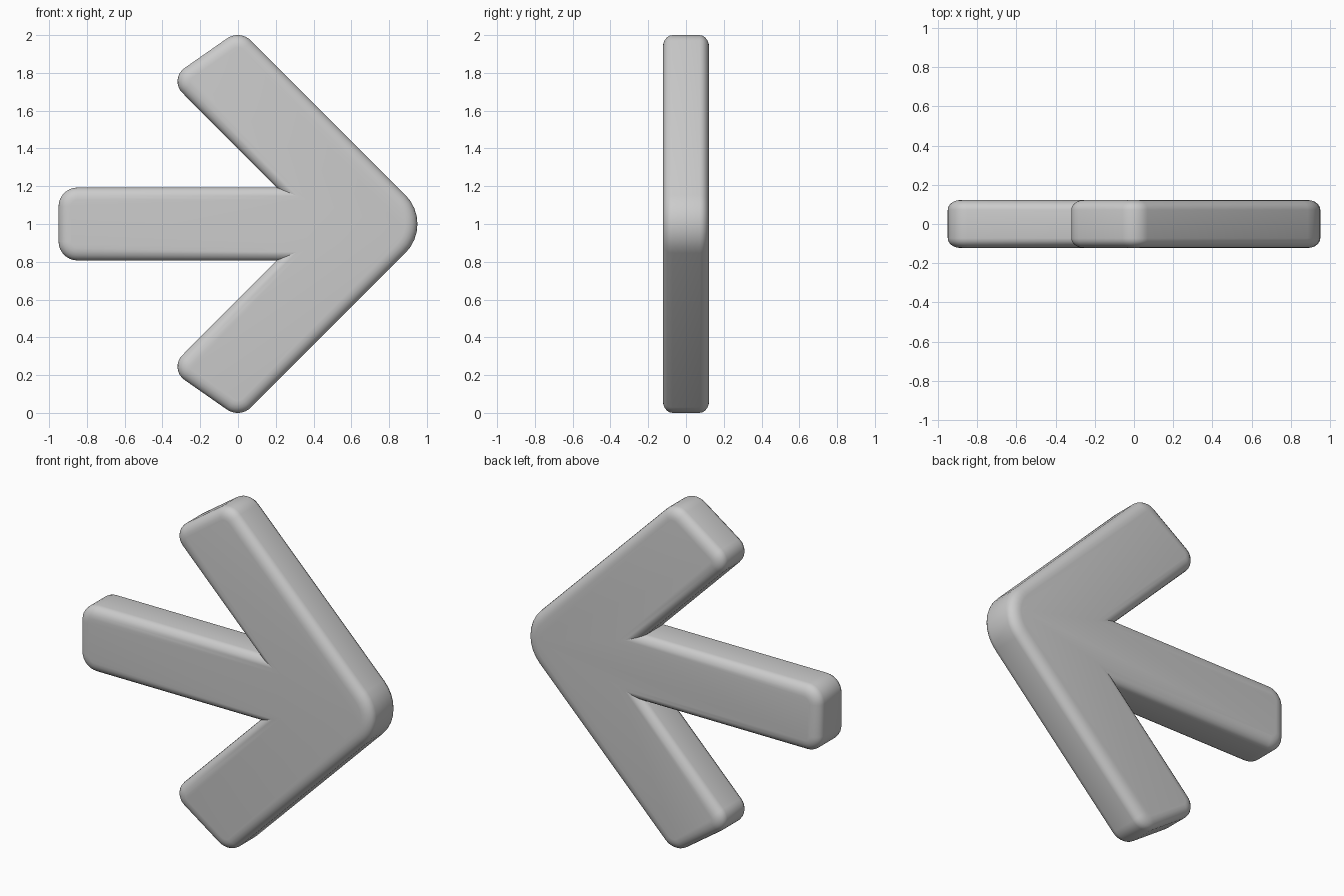
import bpy, bmesh, math
from mathutils import Vector

if "Cube" in bpy.data.objects:
    bpy.data.objects.remove(bpy.data.objects["Cube"])

HALF = 0.1225      # half thickness
RIM_IN, RIM_Y = 0.065, 0.05   # rounded rim: inset and depth
SEG = 8            # steps per rounded corner

# Sharp corners (x, z above centre line, rounding radius), tip to tail; lower half is mirrored
tip = (1.04, 0.0, 0.217)
upper = [(0.01, 1.03, 0.1), (-0.367, 0.767, 0.085), (0.205, 0.193, 0.0), (-0.95, 0.193, 0.1)]
corners = [tip] + upper + [(x, -z, r) for x, z, r in reversed(upper)]


def outline(d):
    """Corner-rounded outline, moved inward by d."""
    pts = [Vector((x, z)) for x, z, r in corners]
    n = len(pts)
    out = []
    for i in range(n):
        p, r = pts[i], corners[i][2]
        a = (p - pts[i - 1]).normalized()
        b = (pts[(i + 1) % n] - p).normalized()
        na, nb = Vector((-a.y, a.x)), Vector((-b.y, b.x))   # inward normals
        miter = (na + nb) / (1 + na.dot(nb))
        if r == 0:
            out.append(p + miter * d)
            continue
        centre = p + miter * r
        start = math.atan2(-na.y, -na.x)
        turn = math.acos(max(-1, min(1, a.dot(b))))
        for k in range(SEG + 1):
            t = start + turn * k / SEG
            out.append(centre + Vector((math.cos(t), math.sin(t))) * (r - d))
    return out


# Cross-section of the rim, front to back
half_rim = []
for k in range(6):
    t = math.pi / 2 * k / 5
    half_rim.append((RIM_IN * (1 - math.sin(t)), -HALF + RIM_Y * (1 - math.cos(t))))
rim = half_rim + [(d, -y) for d, y in reversed(half_rim)]

# Loft the outline through the rim and cap both faces
bm = bmesh.new()
rings = [[bm.verts.new((p.x, y, p.y + 1)) for p in outline(d)] for d, y in rim]
for lo, hi in zip(rings, rings[1:]):
    n = len(lo)
    for i in range(n):
        j = (i + 1) % n
        bm.faces.new((lo[i], lo[j], hi[j], hi[i]))
bm.faces.new(rings[0])
bm.faces.new(list(reversed(rings[-1])))
bmesh.ops.recalc_face_normals(bm, faces=bm.faces)

mesh = bpy.data.meshes.new("arrow")
bm.to_mesh(mesh)
bm.free()
arrow = bpy.data.objects.new("arrow", mesh)
bpy.context.collection.objects.link(arrow)
bpy.context.view_layer.objects.active = arrow
arrow.select_set(True)
bpy.ops.object.shade_smooth_by_angle(angle=math.radians(35))
